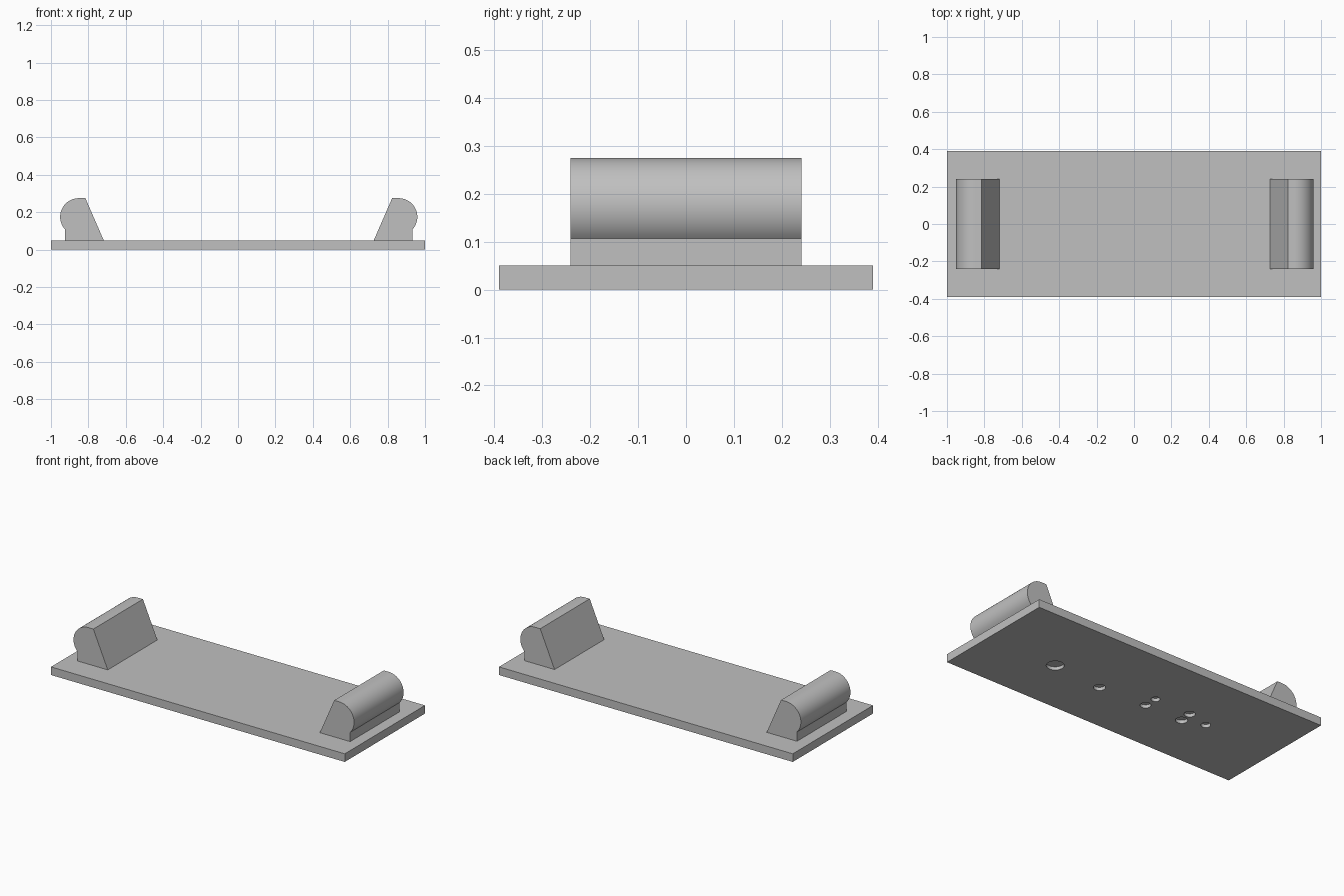
import bpy
import bmesh
from math import cos, sin, asin, radians

cube = bpy.data.objects.get("Cube")
if cube:
    bpy.data.objects.remove(cube, do_unlink=True)

grey = bpy.data.materials.new("light_grey")
grey.use_nodes = True
colour = (0.527, 0.527, 0.527, 1)
grey.diffuse_color = colour
grey.node_tree.nodes["Principled BSDF"].inputs["Base Color"].default_value = colour


def make_object(name, bm):
    bmesh.ops.recalc_face_normals(bm, faces=bm.faces)
    mesh = bpy.data.meshes.new(name)
    bm.to_mesh(mesh)
    bm.free()
    mesh.materials.append(grey)
    obj = bpy.data.objects.new(name, mesh)
    bpy.context.collection.objects.link(obj)
    return obj


def smooth(obj):
    bpy.ops.object.select_all(action="DESELECT")
    obj.select_set(True)
    bpy.context.view_layer.objects.active = obj
    bpy.ops.object.shade_smooth_by_angle(angle=radians(30))


def prism(name, points, y0, y1):
    """Extrude an x-z profile along y."""
    bm = bmesh.new()
    face = bm.faces.new([bm.verts.new((x, y0, z)) for x, z in points])
    grown = bmesh.ops.extrude_face_region(bm, geom=[face])["geom"]
    verts = [v for v in grown if isinstance(v, bmesh.types.BMVert)]
    bmesh.ops.translate(bm, vec=(0, y1 - y0, 0), verts=verts)
    return make_object(name, bm)


# Base plate
thickness = 0.05
base = prism("base_plate", [(-1, 0), (1, 0), (1, thickness), (-1, thickness)], -0.39, 0.39)

# Shallow round recesses in the underside: x, y, radius
recesses = [(0.526, -0.04, 0.049), (0.188, -0.068, 0.033), (-0.128, -0.055, 0.03),
            (-0.128, 0.03, 0.025), (-0.383, -0.054, 0.034), (-0.374, 0.025, 0.031),
            (-0.518, -0.01, 0.027)]
depth = 0.02
bm = bmesh.new()
for x, y, r in recesses:
    disc = bmesh.ops.create_cone(bm, cap_ends=True, segments=32, radius1=r, radius2=r,
                                 depth=2 * depth)
    bmesh.ops.translate(bm, vec=(x, y, 0), verts=disc["verts"])
cutter = make_object("recess_cutter", bm)
cutter.hide_render = True
cutter.hide_set(True)
cut = base.modifiers.new("recesses", "BOOLEAN")
cut.operation = "DIFFERENCE"
cut.object = cutter
bpy.context.view_layer.objects.active = base
bpy.ops.object.modifier_apply(modifier=cut.name)
bpy.data.objects.remove(cutter, do_unlink=True)
smooth(base)

# End blocks: sloped inner face, flat top, rounded outer lip over a short foot
radius, cx, cz, lip_z = 0.1, 0.855, 0.175, 0.107
low = asin((lip_z - cz) / radius)
steps = 28
arc = []
for i in range(steps + 1):
    a = radians(90) + (low - radians(90)) * i / steps
    arc.append((cx + radius * cos(a), cz + radius * sin(a)))
foot_x = arc[-1][0]
profile = [(0.722, thickness), (0.82, cz + radius)] + arc + [(foot_x, thickness)]
for name, side in (("left_end_block", 1), ("right_end_block", -1)):
    block = prism(name, [(side * x + 0.004, z) for x, z in profile], -0.241, 0.241)
    smooth(block)
